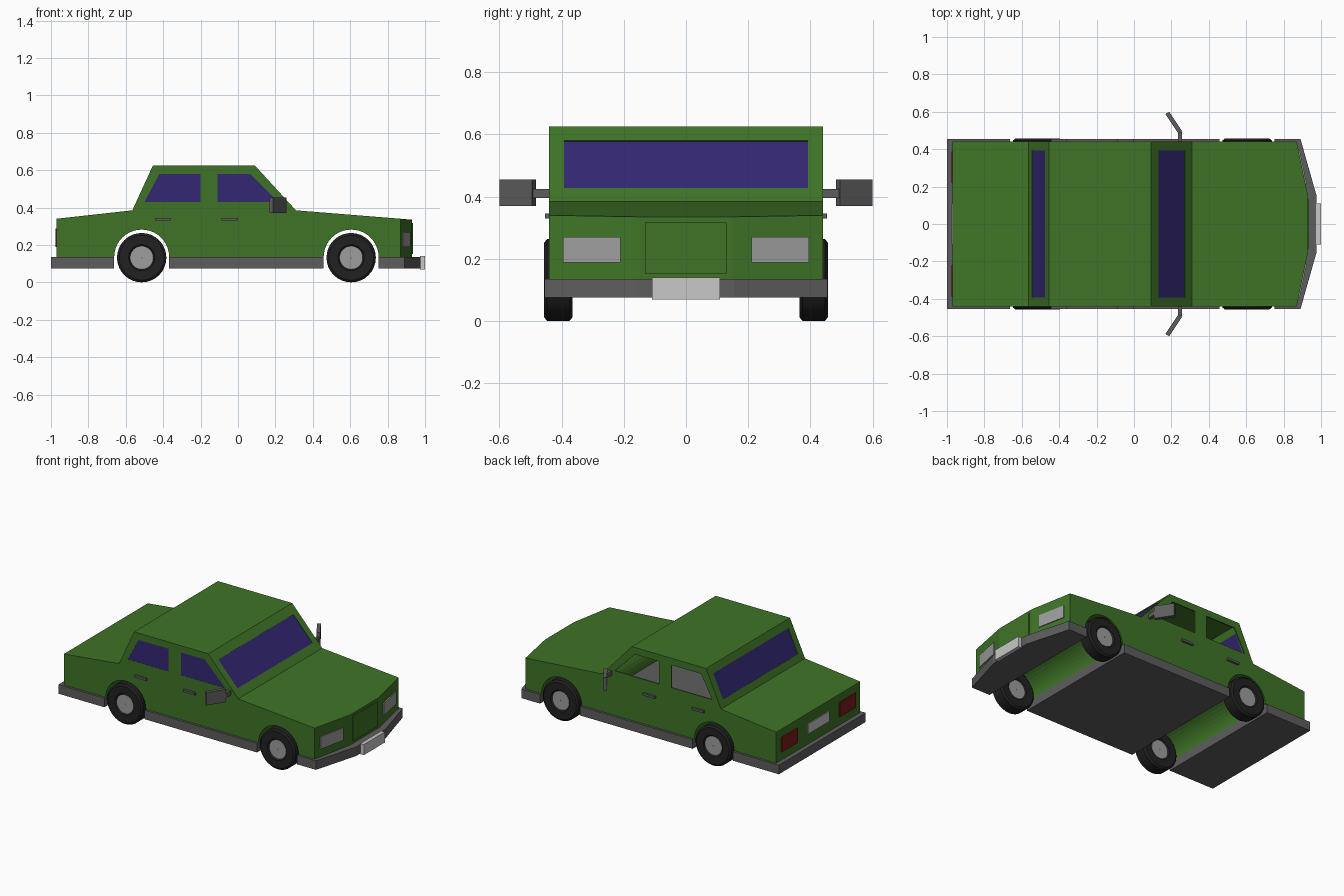
import bpy, bmesh, math
from mathutils import Vector

if "Cube" in bpy.data.objects:
    bpy.data.objects.remove(bpy.data.objects["Cube"])


def material(name, rgb):
    m = bpy.data.materials.new(name)
    m.diffuse_color = (*rgb, 1)
    m.use_nodes = True
    m.node_tree.nodes["Principled BSDF"].inputs["Base Color"].default_value = m.diffuse_color
    return m


GREEN = material("body green", (0.05, 0.175, 0.02))
GLASS = material("window blue", (0.032, 0.02, 0.17))
GREY = material("trim grey", (0.11, 0.11, 0.11))
TYRE = material("tyre black", (0.015, 0.015, 0.015))
LAMP = material("lamp grey", (0.34, 0.34, 0.34))
PALE = material("plate light grey", (0.58, 0.58, 0.58))
RED = material("tail light red", (0.19, 0.012, 0.01))


def finish(bm, name, mat):
    bmesh.ops.remove_doubles(bm, verts=bm.verts[:], dist=1e-4)
    bmesh.ops.recalc_face_normals(bm, faces=bm.faces[:])
    me = bpy.data.meshes.new(name)
    bm.to_mesh(me)
    bm.free()
    me.materials.append(mat)
    ob = bpy.data.objects.new(name, me)
    bpy.context.collection.objects.link(ob)
    return ob


def plate(name, pts, depth, mat):
    """Flat polygon pushed along a depth vector into a solid."""
    bm = bmesh.new()
    face = bm.faces.new([bm.verts.new(p) for p in pts])
    ext = bmesh.ops.extrude_face_region(bm, geom=[face], use_keep_orig=True)
    new = [g for g in ext["geom"] if isinstance(g, bmesh.types.BMVert)]
    bmesh.ops.translate(bm, verts=new, vec=depth)
    return finish(bm, name, mat)


def box(name, x, y, z, mat):
    pts = [(x[0], y[0], z[0]), (x[1], y[0], z[0]), (x[1], y[1], z[0]), (x[0], y[1], z[0])]
    return plate(name, pts, (0, 0, z[1] - z[0]), mat)


def sheet(bm, *loops):
    """Fill an outline, leaving any further loops as holes."""
    edges = []
    for loop in loops:
        vs = [bm.verts.new(p) for p in loop]
        edges += [bm.edges.new((v, vs[i - 1])) for i, v in enumerate(vs)]
    bmesh.ops.triangle_fill(bm, use_beauty=True, use_dissolve=False, edges=edges)


W, SILL, ARCH = 0.44, 0.135, 0.147
AXLES = (0.605, -0.515)

# Side outline with the two wheel arches
outline = [(-0.97, SILL), (-0.97, 0.34), (-0.565, 0.385), (-0.455, 0.625),
           (0.09, 0.625), (0.31, 0.385), (0.87, 0.34), (0.87, SILL)]
for ax in AXLES:
    outline += [(ax + ARCH * math.cos(math.pi * i / 20), SILL + ARCH * math.sin(math.pi * i / 20))
                for i in range(21)]
side_windows = {
    "rear_side_window": [(-0.5, 0.43), (-0.2, 0.43), (-0.2, 0.58), (-0.42, 0.58)],
    "front_side_window": [(-0.11, 0.43), (0.215, 0.43), (0.065, 0.58), (-0.11, 0.58)],
}


def screen(a, b):
    """Window corners on the slope between outline points a and b."""
    pts = []
    for z, y in ((0.427, -0.393), (0.427, 0.393), (0.58, 0.393), (0.58, -0.393)):
        t = (z - a[1]) / (b[1] - a[1])
        pts.append(Vector((a[0] + t * (b[0] - a[0]), y, z)))
    return pts


# Hollow body shell
bm = bmesh.new()
for y in (-W, W):
    sheet(bm, [(x, y, z) for x, z in outline],
          *[[(x, y, z) for x, z in w] for w in side_windows.values()])
for i, a in enumerate(outline):
    b = outline[(i + 1) % len(outline)]
    if abs(a[1] - SILL) + abs(b[1] - SILL) < 1e-4 or i == 6:
        continue                                   # open floor and nose
    quad = [(a[0], -W, a[1]), (b[0], -W, b[1]), (b[0], W, b[1]), (a[0], W, a[1])]
    if i in (2, 4):                                # front and rear screens
        sheet(bm, quad, screen(a, b))
    elif i == 5:                                   # bonnet with tapered nose
        quad[2:2] = [(0.93, -0.15, 0.335), (0.93, 0.15, 0.335)]
        bm.faces.new([bm.verts.new(p) for p in quad])
    else:
        bm.faces.new([bm.verts.new(p) for p in quad])
nose = [(0.87, -W, 0.34), (0.93, -0.15, 0.335), (0.93, 0.15, 0.335), (0.87, W, 0.34)]
for p, q in zip(nose, nose[1:]):
    bm.faces.new([bm.verts.new(v) for v in
                  (p, q, (q[0], q[1], SILL), (p[0], p[1], SILL))])
body = finish(bm, "body_shell", GREEN)
shell = body.modifiers.new("thickness", "SOLIDIFY")
shell.thickness, shell.offset = 0.008, -1

# Glass: both screens and the near side windows; the far side is open
for name, i, sx in (("rear_screen", 2, 1), ("windscreen", 4, -1)):
    a, b = outline[i], outline[i + 1]
    n = Vector((sx * abs(b[1] - a[1]), 0, -abs(b[0] - a[0]))).normalized()
    plate(name, [p + n * 0.003 for p in screen(a, b)], n * 0.005, GLASS)
for name, w in side_windows.items():
    plate(name, [(x, -W + 0.001, z) for x, z in w], (0, 0.005, 0), GLASS)

# Floor slab and bumpers, split at the wheel wells
S = 0.455
slabs = {
    "rear_bumper": [(-1, -S), (AXLES[1] - ARCH, -S), (AXLES[1] - ARCH, S), (-1, S)],
    "floor": [(AXLES[1] + ARCH, -S), (AXLES[0] - ARCH, -S), (AXLES[0] - ARCH, S), (AXLES[1] + ARCH, S)],
    "front_bumper": [(AXLES[0] + ARCH, -S), (0.89, -S), (0.975, -0.155), (0.975, 0.155),
                     (0.89, S), (AXLES[0] + ARCH, S)],
}
for name, pts in slabs.items():
    plate(name, [(x, y, 0.075) for x, y in pts], (0, 0, SILL - 0.075), GREY)

# Number plates and grille panel
box("front_plate", (0.974, 1.0), (-0.11, 0.11), (0.07, 0.14), PALE)
box("rear_plate", (-0.977, -0.968), (-0.11, 0.11), (0.205, 0.27), PALE)
box("grille_panel", (0.928, 0.935), (-0.13, 0.13), (0.152, 0.317), GREEN)


def lathe(name, profile, cx, side, mat, seg=32):
    """Spin a closed (radius, y) profile about an axle."""
    bm = bmesh.new()
    rings = [[bm.verts.new((cx + r * math.cos(2 * math.pi * k / seg), side * y,
                            0.132 + r * math.sin(2 * math.pi * k / seg))) for r, y in profile]
             for k in range(seg)]
    n = len(profile)
    for k in range(seg):
        p, q = rings[k - 1], rings[k]
        for j in range(n):
            bm.faces.new((p[j - 1], p[j], q[j], q[j - 1]))
    ob = finish(bm, name, mat)
    bpy.ops.object.select_all(action="DESELECT")
    ob.select_set(True)
    bpy.context.view_layer.objects.active = ob
    bpy.ops.object.shade_smooth_by_angle(angle=math.radians(30))


tyre = [(0.06, 0.378), (0.07, 0.367), (0.12, 0.365), (0.132, 0.375),
        (0.132, 0.447), (0.12, 0.456), (0.07, 0.455), (0.06, 0.443)]

for s, side in ((-1, "right"), (1, "left")):
    # Wheels
    for ax, end in zip(AXLES, ("front", "rear")):
        lathe(f"{end}_{side}_tyre", tyre, ax, s, TYRE)
        lathe(f"{end}_{side}_hub", [(0.002, 0.373), (0.062, 0.373), (0.062, 0.448), (0.002, 0.448)],
              ax, s, LAMP)
    # Headlights lie on the tapered nose
    slope = [(0.87 + 0.06 * (W - y) / 0.29, s * y) for y in (0.21, 0.395)]
    (x0, y0), (x1, y1) = slope
    plate(f"{side}_headlight", [(x0, y0, 0.188), (x1, y1, 0.188), (x1, y1, 0.27), (x0, y0, 0.27)],
          (0.006, s * 0.0012, 0), LAMP)
    # Tail lights
    box(f"{side}_tail_light", (-0.977, -0.968), sorted((s * 0.22, s * 0.388)), (0.19, 0.287), RED)
    # Door handles
    for x, end in ((-0.445, "rear"), (-0.087, "front")):
        box(f"{end}_{side}_handle", (x, x + 0.087), sorted((s * 0.438, s * 0.454)), (0.33, 0.345), GREY)
    # Wing mirror and its arm
    box(f"{side}_mirror_arm", (0.236, 0.256), sorted((s * 0.435, s * 0.492)), (0.395, 0.425), GREY)
    plate(f"{side}_mirror", [(x, s * y, 0.37) for x, y in
                             ((0.258, 0.495), (0.188, 0.6), (0.168, 0.588), (0.238, 0.483))],
          (0, 0, 0.085), GREY)
